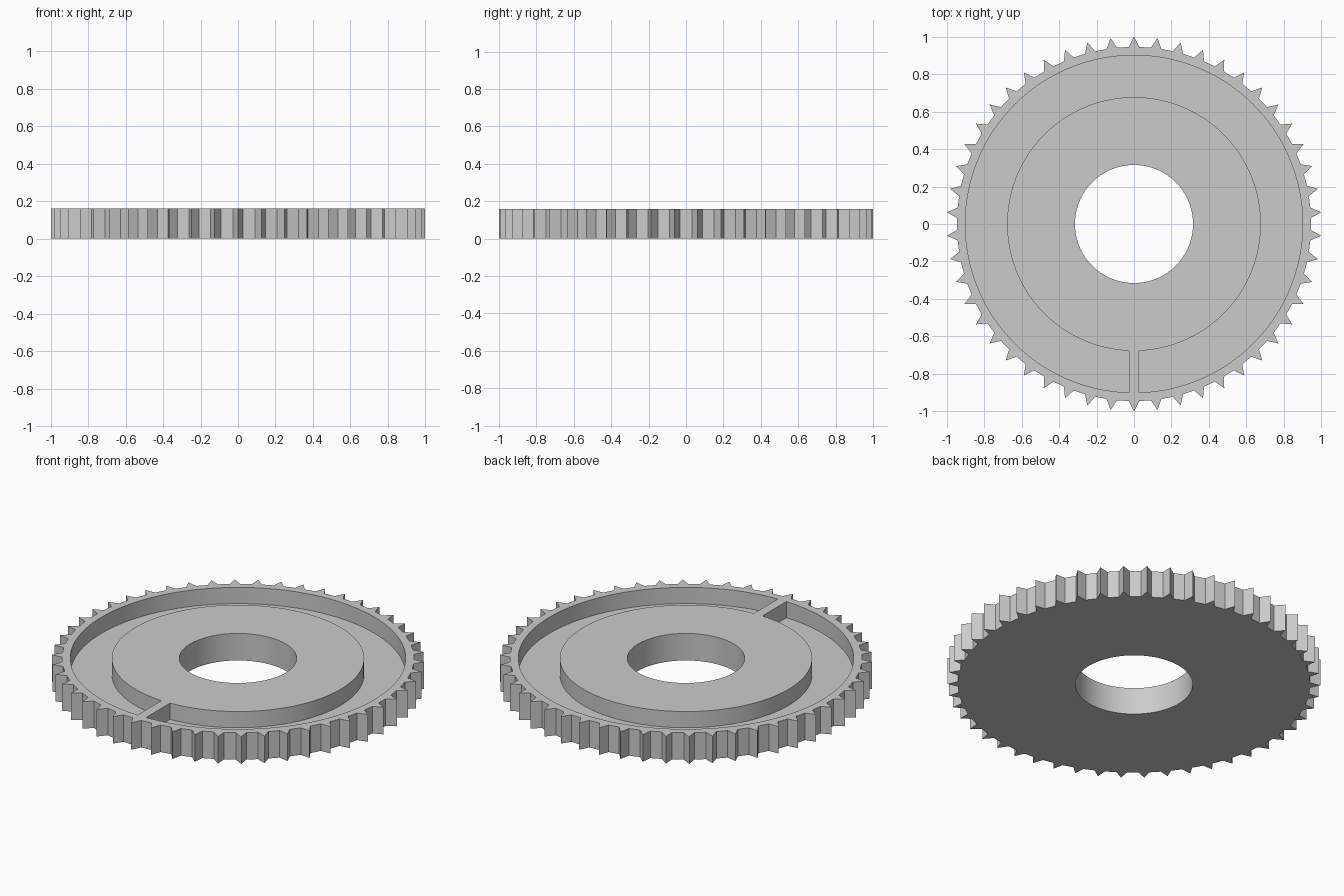
import bpy, bmesh
from math import sin, cos, asin, pi, radians

TEETH = 50
TIP_R, ROOT_R, HOLE_R = 1.0, 0.945, 0.315
GROOVE_IN, GROOVE_OUT = 0.677, 0.9
HEIGHT, FLOOR = 0.16, 0.064
RIB_HALF = 0.028
TOOTH_HALF = 0.028

if "Cube" in bpy.data.objects:
    bpy.data.objects.remove(bpy.data.objects["Cube"], do_unlink=True)

steel = bpy.data.materials.new("plain grey")
steel.use_nodes = True
GREY = (0.6, 0.6, 0.6, 1)
steel.diffuse_color = GREY
steel.node_tree.nodes["Principled BSDF"].inputs["Base Color"].default_value = GREY


def polar(r, a):
    return r * cos(a), r * sin(a)


def arc(r, start, end, steps):
    return [polar(r, start + (end - start) * i / steps) for i in range(steps + 1)]


def prism(name, outline, z0, z1):
    """Upright solid from a flat outline."""
    bm = bmesh.new()
    face = bm.faces.new([bm.verts.new((x, y, z0)) for x, y in outline])
    top = bmesh.ops.extrude_face_region(bm, geom=[face])["geom"]
    verts = [v for v in top if isinstance(v, bmesh.types.BMVert)]
    bmesh.ops.translate(bm, verts=verts, vec=(0, 0, z1 - z0))
    bmesh.ops.recalc_face_normals(bm, faces=bm.faces)
    mesh = bpy.data.meshes.new(name)
    bm.to_mesh(mesh)
    bm.free()
    mesh.materials.append(steel)
    obj = bpy.data.objects.new(name, mesh)
    bpy.context.collection.objects.link(obj)
    return obj


# Toothed disc: pointed teeth separated by flat roots
outline = []
half = asin(TOOTH_HALF / ROOT_R)
for i in range(TEETH):
    a = pi / 2 + 2 * pi * i / TEETH
    outline += [polar(ROOT_R, a - half), polar(TIP_R, a), polar(ROOT_R, a + half)]
gear = prism("toothed_ring", outline, 0, HEIGHT)

# Centre bore
bore = prism("bore_cutter", arc(HOLE_R, 0, 2 * pi, 96)[:-1], -0.1, HEIGHT + 0.1)

# C-shaped groove, interrupted by one parallel-sided rib at the front
a_out, a_in = asin(RIB_HALF / GROOVE_OUT), asin(RIB_HALF / GROOVE_IN)
front = -pi / 2
c_shape = arc(GROOVE_OUT, front + a_out, front + 2 * pi - a_out, 128)
c_shape += arc(GROOVE_IN, front + 2 * pi - a_in, front + a_in, 128)
groove = prism("groove_cutter", c_shape, FLOOR, HEIGHT + 0.1)

# Cut the solid
bpy.ops.object.select_all(action='DESELECT')
gear.select_set(True)
bpy.context.view_layer.objects.active = gear
for cutter in (bore, groove):
    cutter.hide_render = True
    mod = gear.modifiers.new(cutter.name, 'BOOLEAN')
    mod.operation = 'DIFFERENCE'
    mod.solver = 'EXACT'
    mod.object = cutter
    bpy.ops.object.modifier_apply(modifier=mod.name)
    bpy.data.objects.remove(cutter, do_unlink=True)

bpy.ops.object.shade_smooth_by_angle(angle=radians(30))
